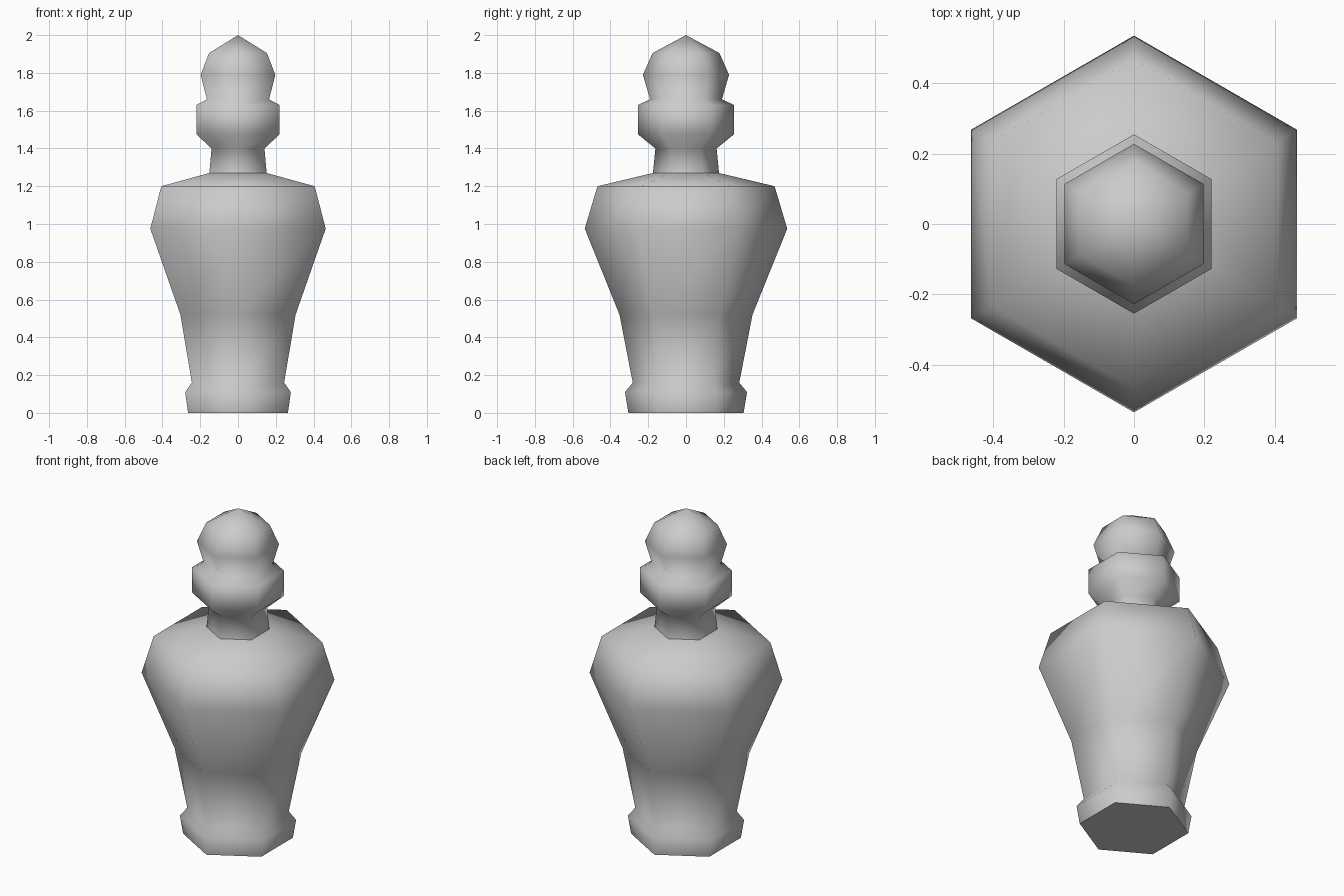
import bpy
import bmesh
from math import cos, sin, pi

SIDES = 6

cube = bpy.data.objects.get("Cube")
if cube:
    bpy.data.objects.remove(cube)

grey = bpy.data.materials.new("plain grey")
grey.use_nodes = True
colour = (0.6, 0.6, 0.6, 1)
grey.diffuse_color = colour
grey.node_tree.nodes["Principled BSDF"].inputs["Base Color"].default_value = colour


def turned_part(name, profile, floor=False):
    """Spin a (radius, height) profile into a smooth six-sided part."""
    bm = bmesh.new()
    rings = []
    for radius, z in profile:
        if radius == 0:
            rings.append([bm.verts.new((0, 0, z))] * SIDES)
        else:
            angles = [pi / 2 + 2 * pi * i / SIDES for i in range(SIDES)]
            rings.append([bm.verts.new((radius * cos(a), radius * sin(a), z))
                          for a in angles])
    for low, high in zip(rings, rings[1:]):
        for i in range(SIDES):
            j = (i + 1) % SIDES
            corners = [low[i], low[j], high[j], high[i]]
            bm.faces.new(list(dict.fromkeys(corners))).smooth = True
    if floor:
        # Flat underside with a crisp rim
        cap = bm.faces.new(rings[0][::-1])
        for edge in cap.edges:
            edge.smooth = False
    mesh = bpy.data.meshes.new(name)
    bm.to_mesh(mesh)
    bm.free()
    mesh.materials.append(grey)
    part = bpy.data.objects.new(name, mesh)
    bpy.context.collection.objects.link(part)
    return part


# Foot, tapering body and shoulder
turned_part("vase_body", [
    (0.305, 0), (0.323, 0.11), (0.282, 0.16), (0.352, 0.52),
    (0.536, 0.975), (0.469, 1.2), (0.175, 1.27)], floor=True)

# Neck, collar and pointed knob
turned_part("neck_and_knob", [
    (0.175, 1.27), (0.162, 1.4), (0.255, 1.475), (0.255, 1.63),
    (0.19, 1.66), (0.228, 1.79), (0.177, 1.905), (0, 2)])
